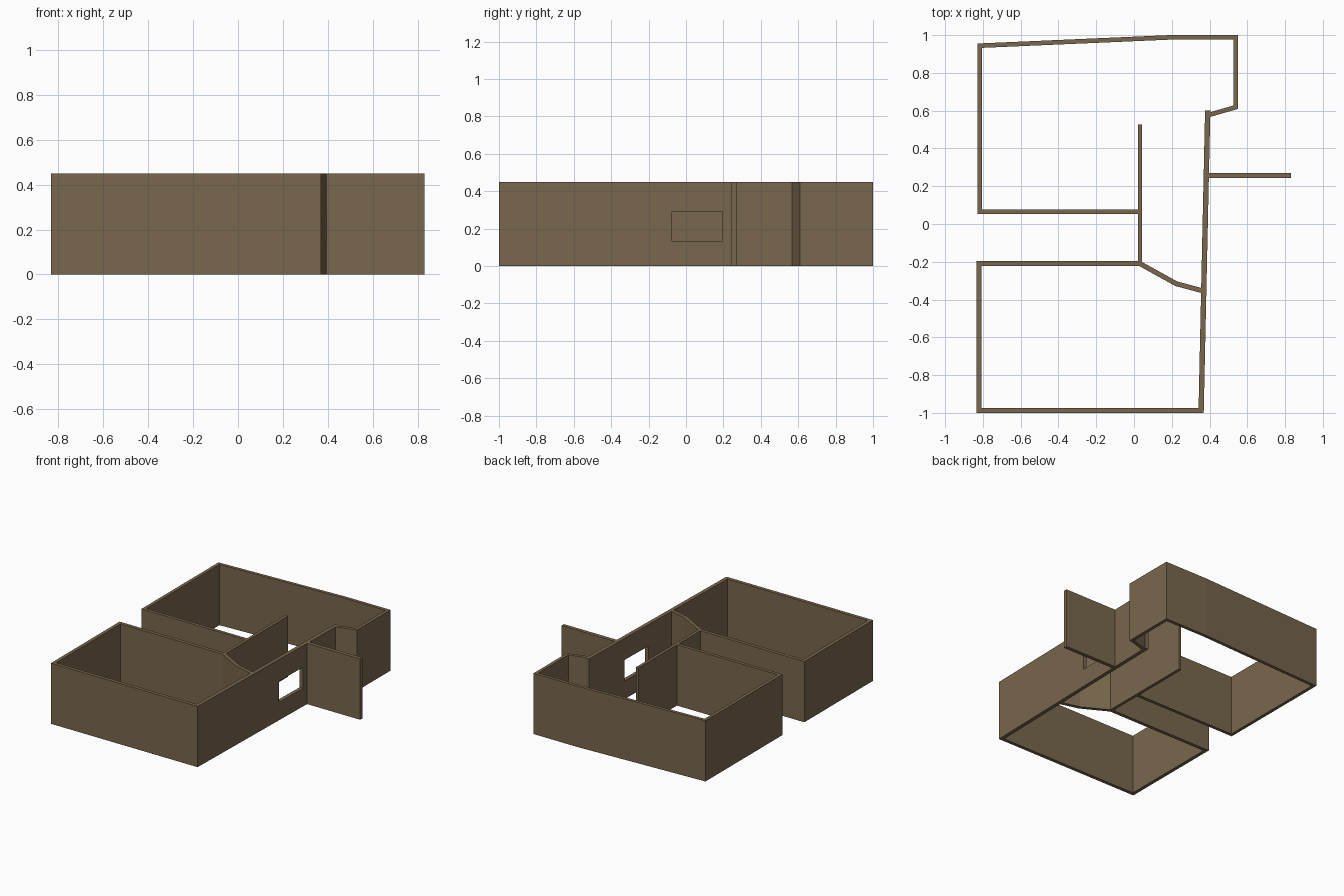
import bpy, bmesh
from mathutils import Vector

if "Cube" in bpy.data.objects:
    bpy.data.objects.remove(bpy.data.objects["Cube"])

HEIGHT = 0.45

mat = bpy.data.materials.new("wall_brown")
mat.diffuse_color = (0.19, 0.135, 0.075, 1)
mat.use_nodes = True
mat.node_tree.nodes["Principled BSDF"].inputs["Base Color"].default_value = mat.diffuse_color


def wall(name, path, thickness):
    """Mitred wall of constant thickness along a plan centreline."""
    pts = [Vector(p) for p in path]
    dirs = [(b - a).normalized() for a, b in zip(pts, pts[1:])]
    bm = bmesh.new()
    rows = []
    for i, p in enumerate(pts):
        d0, d1 = dirs[max(i - 1, 0)], dirs[min(i, len(dirs) - 1)]
        n0, n1 = Vector((-d0.y, d0.x)), Vector((-d1.y, d1.x))
        m = (n0 + n1).normalized()
        off = m * (thickness / 2 / m.dot(n1))
        rows.append([bm.verts.new((q.x, q.y, 0)) for q in (p + off, p - off)])
    for (a, b), (c, d) in zip(rows, rows[1:]):
        bm.faces.new((a, b, d, c))
    top = bmesh.ops.extrude_face_region(bm, geom=bm.faces[:], use_keep_orig=True)["geom"]
    bmesh.ops.translate(bm, vec=(0, 0, HEIGHT),
                        verts=[g for g in top if isinstance(g, bmesh.types.BMVert)])
    bmesh.ops.recalc_face_normals(bm, faces=bm.faces)
    mesh = bpy.data.meshes.new(name)
    bm.to_mesh(mesh)
    bm.free()
    mesh.materials.append(mat)
    ob = bpy.data.objects.new(name, mesh)
    bpy.context.collection.objects.link(ob)
    return ob


# Back room shell, ending in the stepped alcove on the right
wall("back_room_wall", [(0.025, 0.065), (-0.817, 0.065), (-0.817, 0.944), (0.19, 0.988),
                        (0.538, 0.988), (0.538, 0.618), (0.395, 0.577)], 0.024)

# Front room shell with the bent wall towards the hallway
wall("front_room_wall", [(0.368, -0.355), (0.223, -0.316), (0.03, -0.209), (-0.82, -0.209),
                         (-0.82, -0.987), (0.355, -0.987)], 0.026)

# Partition and the exterior stub wall
wall("partition_wall", [(0.031, -0.22), (0.031, 0.527)], 0.022)
wall("outer_stub_wall", [(0.385, 0.257), (0.831, 0.257)], 0.028)

# Long, slightly slanted side wall
side = wall("side_wall", [(0.355, -1.0), (0.390, 0.60)], 0.028)

# Window opening
bpy.ops.mesh.primitive_cube_add(size=1, location=(0.377, 0.06, 0.212))
cutter = bpy.context.object
cutter.name = "window_cutter"
cutter.scale = (0.2, 0.27, 0.156)
cutter.hide_render = True
boolean = side.modifiers.new("window", "BOOLEAN")
boolean.object = cutter
boolean.operation = "DIFFERENCE"
bpy.context.view_layer.objects.active = side
bpy.ops.object.modifier_apply(modifier="window")
bpy.data.objects.remove(cutter)
